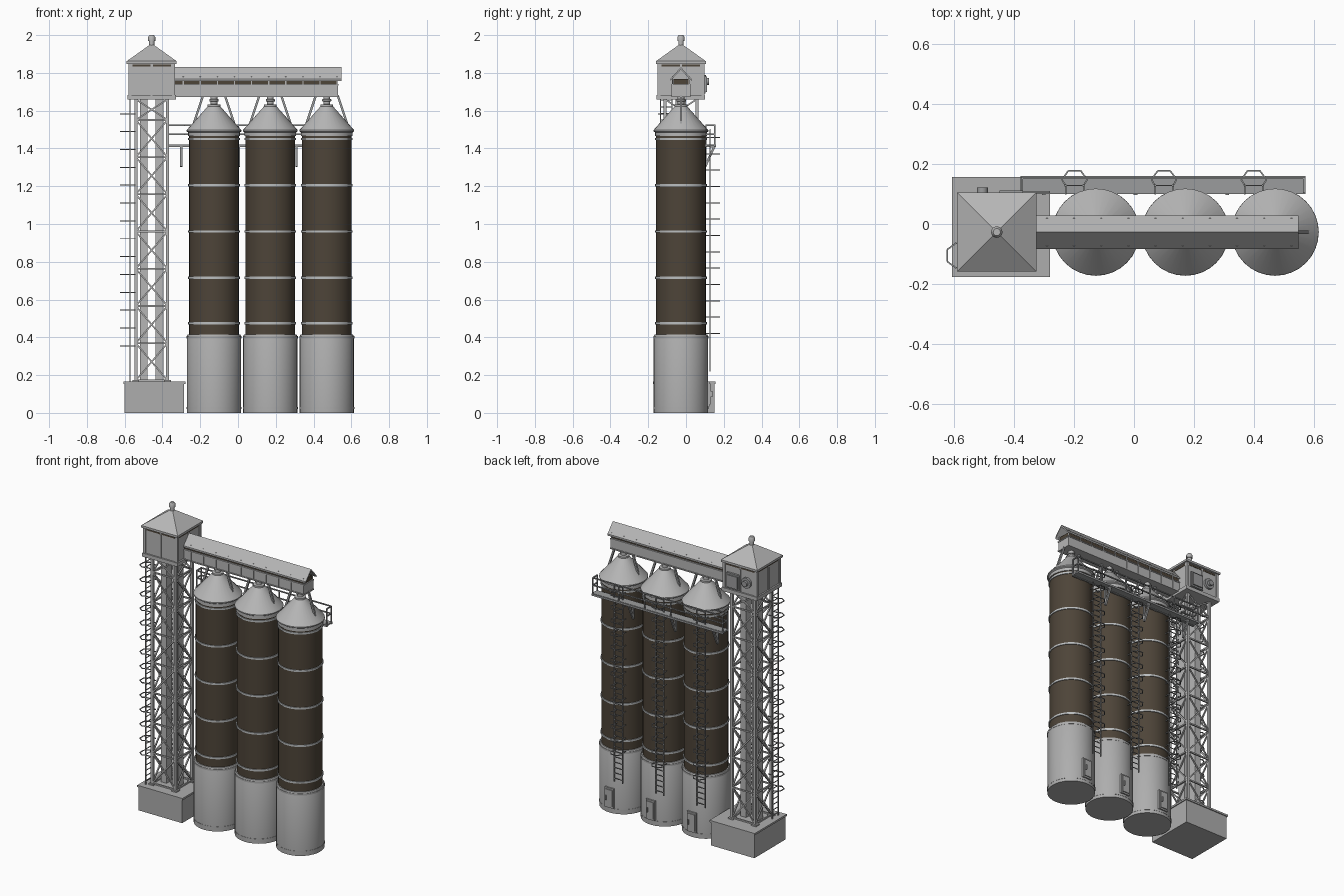
import bpy, bmesh, math
from mathutils import Vector, Matrix

if "Cube" in bpy.data.objects:
    bpy.data.objects.remove(bpy.data.objects["Cube"])


def material(name, rgb):
    m = bpy.data.materials.new(name)
    m.diffuse_color = (*rgb, 1)
    m.use_nodes = True
    m.node_tree.nodes["Principled BSDF"].inputs["Base Color"].default_value = m.diffuse_color
    return m


CONCRETE = material("concrete grey", (0.42, 0.42, 0.42))
SHEET = material("sheet metal grey", (0.47, 0.47, 0.47))
STEEL = material("steel grey", (0.33, 0.335, 0.34))
BAND = material("pale band grey", (0.5, 0.52, 0.53))
BROWN = material("dark brown", (0.075, 0.058, 0.04))
Y0 = -0.027                     # shared centre line of silos and tower
TX = -0.457                     # tower centre
SILOS = (-0.127, 0.171, 0.470)


def finish(name, bm, mat, smooth=False):
    bmesh.ops.recalc_face_normals(bm, faces=bm.faces)
    me = bpy.data.meshes.new(name)
    bm.to_mesh(me)
    bm.free()
    ob = bpy.data.objects.new(name, me)
    bpy.context.collection.objects.link(ob)
    me.materials.append(mat)
    if smooth:
        bpy.context.view_layer.objects.active = ob
        ob.select_set(True)
        bpy.ops.object.shade_smooth_by_angle(angle=math.radians(35))
        ob.select_set(False)
    return ob


def box(bm, x0, x1, y0, y1, z0, z1):
    m = Matrix.Translation(((x0 + x1) / 2, (y0 + y1) / 2, (z0 + z1) / 2))
    bmesh.ops.create_cube(bm, size=1, matrix=m @ Matrix.Diagonal((x1 - x0, y1 - y0, z1 - z0, 1)))


def beam(bm, p, q, w=0.008):
    p, q = Vector(p), Vector(q)
    d = q - p
    rot = d.to_track_quat('Z', 'Y').to_matrix().to_4x4()
    m = Matrix.Translation((p + q) / 2) @ rot @ Matrix.Diagonal((w, w, d.length, 1))
    bmesh.ops.create_cube(bm, size=1, matrix=m)


def path(bm, pts, w):
    for a, b in zip(pts, pts[1:]):
        beam(bm, a, b, w)


def lathe(bm, profile, cx, cy, n=32):
    """Revolve (radius, z) points and cap both ends."""
    rings = [[bm.verts.new((cx + r * math.cos(2 * math.pi * i / n),
                            cy + r * math.sin(2 * math.pi * i / n), z)) for i in range(n)]
             for r, z in profile]
    for a, b in zip(rings, rings[1:]):
        for i in range(n):
            bm.faces.new((a[i], a[(i + 1) % n], b[(i + 1) % n], b[i]))
    bm.faces.new(rings[0])
    bm.faces.new(rings[-1])


def extrude_x(bm, profile, x0, x1):
    a = [bm.verts.new((x0, y, z)) for y, z in profile]
    b = [bm.verts.new((x1, y, z)) for y, z in profile]
    n = len(a)
    for i in range(n):
        bm.faces.new((a[i], a[(i + 1) % n], b[(i + 1) % n], b[i]))
    bm.faces.new(a)
    bm.faces.new(b)


# Ladder with hexagonal safety hoops; out and side are unit directions
def caged_ladder(name, foot, out, side, z0, z1, hoop0, hoop_step):
    bm = bmesh.new()
    foot, out, side = Vector(foot), Vector(out), Vector(side)
    at = lambda s, o, z: foot + side * s + out * o + Vector((0, 0, z))
    for s in (-0.03, 0.03):
        beam(bm, at(s, 0, z0), at(s, 0, z1), 0.006)
    z = z0 + 0.02
    while z < z1:
        beam(bm, at(-0.03, 0, z), at(0.03, 0, z), 0.004)
        z += 0.035
    z = hoop0
    hoop = ((-0.03, 0), (-0.042, 0.02), (-0.02, 0.05), (0.02, 0.05), (0.042, 0.02), (0.03, 0))
    while z < z1:
        path(bm, [at(s, o, z) for s, o in hoop], 0.005)
        for s in (-0.03, 0.03):
            beam(bm, at(s, 0, z), at(s, -0.03, z), 0.005)
        z += hoop_step
    finish(name, bm, STEEL)


# Silos
for k, cx in enumerate(SILOS, 1):
    bm = bmesh.new()
    lathe(bm, [(0.144, 0), (0.144, 0.405), (0.139, 0.415), (0.13, 0.415)], cx, Y0)
    for z in (0.02, 0.395):
        lathe(bm, [(0.1455, z), (0.1455, z + 0.012)], cx, Y0)
    finish(f"silo_base_{k}", bm, CONCRETE, True)

    bm = bmesh.new()
    lathe(bm, [(0.132, 0.41), (0.132, 1.47)], cx, Y0)
    finish(f"silo_shell_{k}", bm, BROWN, True)

    bm = bmesh.new()
    for z in (0.475, 0.715, 0.96, 1.205, 1.45):
        lathe(bm, [(0.130, z - 0.006), (0.137, z - 0.006), (0.137, z + 0.006), (0.130, z + 0.006)], cx, Y0)
    finish(f"silo_bands_{k}", bm, BAND, True)

    bm = bmesh.new()
    lathe(bm, [(0.131, 1.465), (0.137, 1.465), (0.137, 1.485), (0.145, 1.49), (0.145, 1.497),
               (0.034, 1.622), (0.034, 1.632), (0.018, 1.634), (0.018, 1.648),
               (0.024, 1.650), (0.024, 1.660), (0.018, 1.662), (0.018, 1.68)], cx, Y0)
    finish(f"silo_roof_{k}", bm, SHEET, True)

    # Hatch at the foot of the silo
    bm = bmesh.new()
    box(bm, cx - 0.032, cx + 0.032, 0.09, 0.125, 0.035, 0.165)
    box(bm, cx - 0.025, cx + 0.025, 0.12, 0.131, 0.045, 0.155)
    box(bm, cx + 0.014, cx + 0.02, 0.13, 0.14, 0.085, 0.115)
    finish(f"silo_hatch_{k}", bm, CONCRETE)

    # Struts carrying the gallery
    bm = bmesh.new()
    for s in (-1, 1):
        beam(bm, (cx + s * 0.058, Y0, 1.68), (cx + s * 0.113, Y0, 1.515), 0.012)
    finish(f"gallery_struts_{k}", bm, STEEL)
    caged_ladder(f"silo_ladder_{k}", (cx - 0.071, 0.128, 0), (0, 1, 0), (1, 0, 0), 0.22, 1.5, 0.42, 0.0865)

# Tower plinth
bm = bmesh.new()
box(bm, -0.6, -0.285, -0.17, 0.15, 0, 0.155)
box(bm, -0.606, -0.279, -0.176, 0.156, 0.153, 0.165)
finish("tower_plinth", bm, CONCRETE)

# Tower lattice
bm = bmesh.new()
H = 0.084
corners = [(TX + a * H, Y0 + b * H) for a, b in ((-1, -1), (1, -1), (1, 1), (-1, 1))]
levels = [0.172 + 0.197 * i for i in range(8)] + [1.66]
for i, (x, y) in enumerate(corners):
    beam(bm, (x, y, 0.16), (x, y, 1.67), 0.016)
    box(bm, x - 0.018, x + 0.018, y - 0.018, y + 0.018, 0.16, 0.173)
    u, v = corners[(i + 1) % 4]
    for a, b in zip(levels, levels[1:]):
        beam(bm, (x, y, a), (u, v, a), 0.009)
        beam(bm, (x, y, a), (u, v, b), 0.008)
        beam(bm, (u, v, a), (x, y, b), 0.008)
finish("tower_lattice", bm, SHEET)

# Elevator ducts inside the tower
bm = bmesh.new()
for s in (-1, 1):
    x = TX + s * 0.042
    box(bm, x - 0.021, x + 0.021, Y0 - 0.028, Y0 + 0.028, 0.16, 1.67)
finish("elevator_ducts", bm, SHEET)
caged_ladder("tower_ladder", (-0.572, -0.105, 0), (-1, 0, 0), (0, 1, 0), 0.165, 1.66, 0.355, 0.0945)

# Head house walls, with floor, corner posts and rails
bm = bmesh.new()
box(bm, TX - 0.118, TX + 0.118, Y0 - 0.118, Y0 + 0.118, 1.665, 1.85)
box(bm, TX - 0.128, TX + 0.128, Y0 - 0.128, Y0 + 0.128, 1.658, 1.682)
for a in (-1, 1):
    for b in (-1, 1):
        beam(bm, (TX + a * 0.116, Y0 + b * 0.116, 1.67), (TX + a * 0.116, Y0 + b * 0.116, 1.85), 0.016)
    beam(bm, (TX, Y0 + a * 0.118, 1.68), (TX, Y0 + a * 0.118, 1.83), 0.01)
    beam(bm, (TX + a * 0.118, Y0, 1.68), (TX + a * 0.118, Y0, 1.83), 0.01)
finish("head_house", bm, SHEET)

# Dark ventilation slots under the eaves
bm = bmesh.new()
for s in (-0.054, 0.054):
    box(bm, TX + s - 0.048, TX + s + 0.048, Y0 - 0.12, Y0 + 0.12, 1.833, 1.845)
    box(bm, TX - 0.12, TX + 0.12, Y0 + s - 0.048, Y0 + s + 0.048, 1.833, 1.845)
finish("head_house_slots", bm, BROWN)

# Head house hip roof and vent
bm = bmesh.new()
q = math.sqrt(2)
m = Matrix.Translation((TX, Y0, 0)) @ Matrix.Rotation(math.pi / 4, 4, 'Z')
lathe(bm, [(0.132 * q, 1.848), (0.132 * q, 1.862), (0.012, 1.95)], 0, 0, 4)
bmesh.ops.transform(bm, matrix=m, verts=bm.verts)
finish("head_house_roof", bm, SHEET)
bm = bmesh.new()
lathe(bm, [(0.014, 1.935), (0.014, 1.968), (0.019, 1.97), (0.019, 1.99), (0.012, 2.0)], TX, Y0, 16)
finish("roof_vent", bm, SHEET, True)

# Drive unit and door on the back of the head house
bm = bmesh.new()
for r, d, y in ((0.034, 0.014, 0.098), (0.018, 0.03, 0.106)):
    m = Matrix.Translation((-0.505, y, 1.755)) @ Matrix.Rotation(math.pi / 2, 4, 'X')
    bmesh.ops.create_cone(bm, cap_ends=True, segments=16, radius1=r, radius2=r, depth=d, matrix=m)
box(bm, -0.455, -0.365, 0.085, 0.104, 1.69, 1.79)
box(bm, -0.448, -0.372, 0.1, 0.112, 1.70, 1.78)
finish("drive_unit_and_door", bm, STEEL, True)

# Conveyor gallery trough with ribs
bm = bmesh.new()
box(bm, -0.345, 0.53, Y0 - 0.047, Y0 + 0.047, 1.672, 1.737)
for z in (1.672, 1.734):
    box(bm, -0.345, 0.533, Y0 - 0.051, Y0 + 0.051, z, z + 0.007)
for i in range(10):
    x = -0.29 + i * 0.0905
    box(bm, x - 0.004, x + 0.004, Y0 - 0.05, Y0 + 0.05, 1.672, 1.738)
    for s in (-1, 1):
        beam(bm, (x, Y0 + s * 0.044, 1.73), (x, Y0 + s * 0.044, 1.78), 0.006)
finish("gallery_trough", bm, SHEET)

# Dark conveyor belt showing between trough and roof
bm = bmesh.new()
box(bm, -0.34, 0.525, Y0 - 0.04, Y0 + 0.04, 1.737, 1.768)
finish("conveyor_belt", bm, BROWN)

# Gallery gable roof
bm = bmesh.new()
extrude_x(bm, [(Y0 - 0.056, 1.757), (Y0 - 0.056, 1.768), (Y0, 1.83), (Y0 + 0.056, 1.768),
               (Y0 + 0.056, 1.757), (Y0, 1.818)], -0.335, 0.548)
finish("gallery_roof", bm, SHEET)

# Walkway deck
bm = bmesh.new()
box(bm, -0.378, 0.572, 0.104, 0.156, 1.412, 1.422)
for y in (0.106, 0.154):
    beam(bm, (-0.378, y, 1.414), (0.572, y, 1.414), 0.012)
finish("walkway_deck", bm, STEEL)

# Walkway railing
bm = bmesh.new()
xs = [-0.373 + i * 0.188 for i in range(6)]
for x in xs:
    beam(bm, (x, 0.153, 1.415), (x, 0.153, 1.525), 0.007)
for x in (xs[0], xs[-1]):
    beam(bm, (x, 0.106, 1.415), (x, 0.106, 1.525), 0.007)
for z in (1.475, 1.523):
    path(bm, [(xs[0], 0.106, z), (xs[0], 0.153, z), (xs[-1], 0.153, z), (xs[-1], 0.106, z)], 0.007)
    beam(bm, (xs[0], 0.106, z), (-0.28, 0.106, z), 0.007)
finish("walkway_railing", bm, STEEL)

# Walkway brackets
bm = bmesh.new()
for x in (-0.3, 0.005, 0.31):
    path(bm, [(x, 0.15, 1.41), (x, 0.102, 1.305), (x, 0.102, 1.415), (x, 0.15, 1.41)], 0.012)
finish("walkway_brackets", bm, STEEL)
